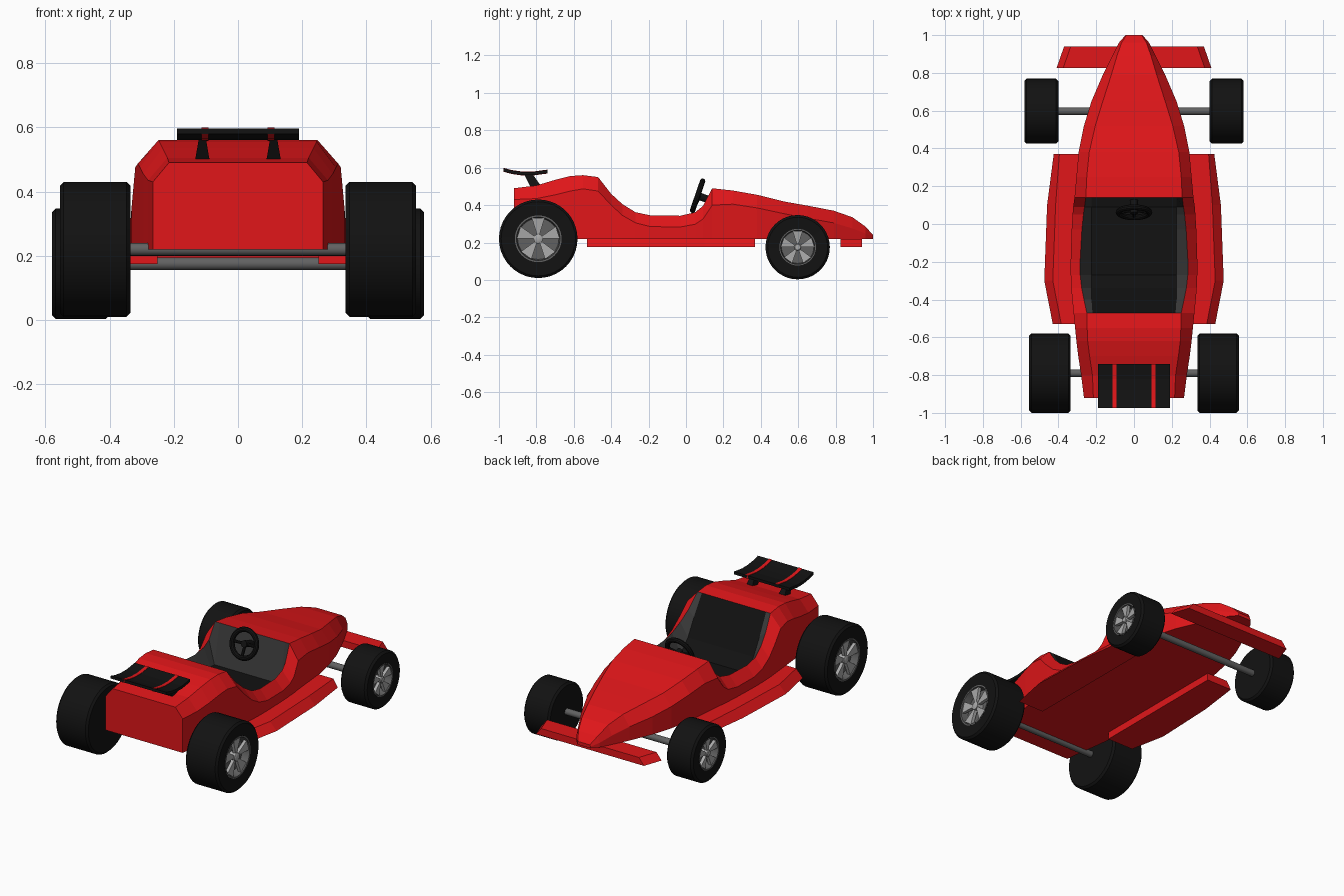
import bpy, bmesh, math
from mathutils import Vector, Matrix

if "Cube" in bpy.data.objects:
    bpy.data.objects.remove(bpy.data.objects["Cube"])


def material(name, c):
    m = bpy.data.materials.new(name)
    m.diffuse_color = (*c, 1)
    m.use_nodes = True
    m.node_tree.nodes["Principled BSDF"].inputs["Base Color"].default_value = m.diffuse_color
    return m


RED = material("red paint", (0.75, 0.008, 0.01))
BLACK = material("black", (0.006, 0.006, 0.006))
DARK = material("dark grey", (0.045, 0.045, 0.045))
STEEL = material("steel", (0.12, 0.12, 0.12))
ALLOY = material("alloy", (0.4, 0.4, 0.4))


def finish(name, bm, mats, mirror=False, smooth=False):
    bmesh.ops.recalc_face_normals(bm, faces=bm.faces)
    me = bpy.data.meshes.new(name)
    bm.to_mesh(me)
    bm.free()
    ob = bpy.data.objects.new(name, me)
    bpy.context.collection.objects.link(ob)
    for m in mats:
        me.materials.append(m)
    if mirror:
        ob.modifiers.new("mirror", 'MIRROR').use_mirror_merge = False
    if smooth:
        bpy.ops.object.select_all(action='DESELECT')
        bpy.context.view_layer.objects.active = ob
        ob.select_set(True)
        bpy.ops.object.shade_smooth_by_angle(angle=math.radians(35))
    return ob


def loft(name, rings, mats, pick=lambda i, k: 0, **kw):
    """Skin closed rings of points and cap both ends."""
    bm = bmesh.new()
    vs = [[bm.verts.new(p) for p in r] for r in rings]
    n = len(vs[0])
    for i in range(len(vs) - 1):
        for k in range(n):
            j = (k + 1) % n
            f = bm.faces.new((vs[i][k], vs[i][j], vs[i + 1][j], vs[i + 1][k]))
            f.material_index = pick(i, k)
    bm.faces.new(vs[0])
    bm.faces.new(vs[-1])
    return finish(name, bm, mats, **kw)


def lathe(name, profile, y, z, mat, segs=40):
    """Revolve (x, radius) points about the wheel axle; mirrored to both sides."""
    rings = []
    for k in range(segs):
        a = 2 * math.pi * k / segs
        rings.append([(x, y + r * math.cos(a), z + r * math.sin(a)) for x, r in profile])
    bm = bmesh.new()
    vs = [[bm.verts.new(p) for p in r] for r in rings]
    for k in range(segs):
        a, b = vs[k], vs[(k + 1) % segs]
        for i in range(len(profile) - 1):
            bm.faces.new((a[i], a[i + 1], b[i + 1], b[i]))
    bmesh.ops.remove_doubles(bm, verts=bm.verts, dist=1e-5)
    return finish(name, bm, [mat], mirror=True, smooth=True)


def rod(name, p, q, r, mat, segs=16):
    p, q = Vector(p), Vector(q)
    bm = bmesh.new()
    rot = (q - p).to_track_quat('Z', 'Y').to_matrix().to_4x4()
    bmesh.ops.create_cone(bm, cap_ends=True, segments=segs, radius1=r, radius2=r,
                          depth=(q - p).length, matrix=Matrix.Translation((p + q) / 2) @ rot)
    return finish(name, bm, [mat], smooth=True)


# Body: stations of (y, side half width, crease z, top half width, top z)
stations = [
    (-0.92, .265, .43, .215, .49), (-0.80, .28, .435, .22, .505), (-0.70, .295, .455, .235, .535),
    (-0.62, .305, .475, .245, .555), (-0.55, .312, .487, .248, .56), (-0.47, .32, .475, .25, .55),
    (-0.40, .327, .40, .265, .46), (-0.34, .332, .345, .277, .405), (-0.27, .335, .305, .285, .362),
    (-0.19, .335, .285, .285, .345), (-0.03, .33, .283, .276, .343), (0.05, .325, .298, .268, .362),
    (0.09, .322, .325, .262, .395), (0.14, .315, .40, .255, .49), (0.25, .305, .405, .25, .478),
    (0.38, .293, .385, .237, .455), (0.52, .265, .355, .205, .42), (0.65, .225, .33, .165, .397),
    (0.79, .165, .305, .12, .37), (0.89, .115, .275, .09, .335), (0.96, .08, .248, .066, .285),
    (1.0, .045, .23, .04, .24)]


def body_ring(y, b, zc, t, zt):
    ti, zi = t * 0.88, zt
    if -0.47 < y < 0.14:   # cockpit: sloped seat back, floor, steep dash
        ti = .225
        zi = max(.25, .55 - (y + .47) * 1.75)
    half = [(b, .22), (b, zc), (t, zt), (ti, zi)]
    return [(x, y, z) for x, z in half] + [(-x, y, z) for x, z in reversed(half)]


def body_mat(i, k):
    y = (stations[i][0] + stations[i + 1][0]) / 2
    if -0.47 < y < 0.14 and k in (2, 3, 4):
        return 1 if k == 3 and y < 0.09 else 2
    return 0


loft("body", [body_ring(*s) for s in stations], [RED, BLACK, DARK], body_mat)

# Side pods with bevelled outer edges
pod = [(-.53, .43), (-.3, .475), (.1, .46), (.37, .425)]
loft("side_pod", [[(.25, y, .175), (x, y, .175), (x - .045 if y < .3 else x - .03, y, .222), (.25, y, .222)]
                  for y, x in pod], [RED], mirror=True)

# Front wing
loft("front_wing", [[(-w, y, .175), (w, y, .175), (w - .035, y, .218), (-w + .035, y, .218)]
                    for y, w in ((.825, .41), (.94, .37))], [RED])

# Rear wing, its stripes and its posts
curve = [(-.975, .594), (-.93, .582), (-.88, .575), (-.82, .574), (-.74, .585)]


def strip(name, x0, x1, lift, thick, mat):
    loft(name, [[(x0, y, z - thick + lift), (x1, y, z - thick + lift), (x1, y, z + lift), (x0, y, z + lift)]
                for y, z in curve], [mat])


strip("rear_wing", -.19, .19, .003, .017, BLACK)
for s in (-1, 1):
    strip("wing_stripe", s * .103 - .011, s * .103 + .011, .005, .021, RED)
loft("wing_post", [[(x0, y0, z), (x1, y0, z), (x1, y1, z), (x0, y1, z)] for x0, x1, y0, y1, z in
                   ((.088, .134, -.83, -.77, .495), (.10, .122, -.865, -.82, .565))], [BLACK], mirror=True)

# Axles and wheels
for end, y, z, R, x0, x1, rim in (("rear", -.79, .22, .21, .335, .555, .125),
                                  ("front", .597, .175, .172, .40, .58, .098)):
    rod(end + "_axle", (-x0 - .03, y, z), (x0 + .03, y, z), .02, STEEL)
    lathe(end + "_tyre", [(x0, 0), (x0, R - .012), (x0 + .012, R), (x1 - .012, R), (x1, R - .012),
                          (x1 - .004, rim), (x1 - .06, rim)], y, z, BLACK)
    lathe(end + "_rim", [(x1 - .003, rim), (x1 - .003, rim * .93), (x1 - .05, rim * .88), (x1 - .05, 0)], y, z, STEEL)
    lathe(end + "_hub", [(x1 - .05, rim * .2), (x1 - .008, rim * .2), (x1 - .004, rim * .15), (x1 - .004, 0)],
          y, z, ALLOY, 16)
    for k in range(5):
        a = math.pi / 2 + 2 * math.pi * k / 5
        rings = []
        for r, w, x in ((rim * .15, .3, x1 - .014), (rim * .92, .3, x1 - .008)):
            pts = [(a - w, x - .02), (a + w, x - .02), (a + w, x), (a - w, x)]
            rings.append([(px, y + r * math.cos(t), z + r * math.sin(t)) for t, px in pts])
        loft(end + "_spoke", rings, [ALLOY], mirror=True)

# Steering wheel
centre = Vector((0, .062, .45))
tilt = Matrix.Rotation(math.radians(71), 4, 'X')
bpy.ops.mesh.primitive_torus_add(major_radius=.082, minor_radius=.015, major_segments=32, minor_segments=10,
                                 location=centre, rotation=(math.radians(71), 0, 0))
ring = bpy.context.object
ring.name = "steering_wheel"
ring.data.materials.append(BLACK)
bpy.ops.object.shade_smooth_by_angle()
for deg in (0, 180, 270):
    a = math.radians(deg)
    tip = tilt @ Vector((.08 * math.cos(a), .08 * math.sin(a), 0))
    rod("steering_spoke", centre + tilt @ Vector((0, 0, -.012)), centre + tip, .009, BLACK, 8)
rod("steering_column", centre + tilt @ Vector((0, 0, .006)), centre + tilt @ Vector((0, 0, -.09)), .02, BLACK)
